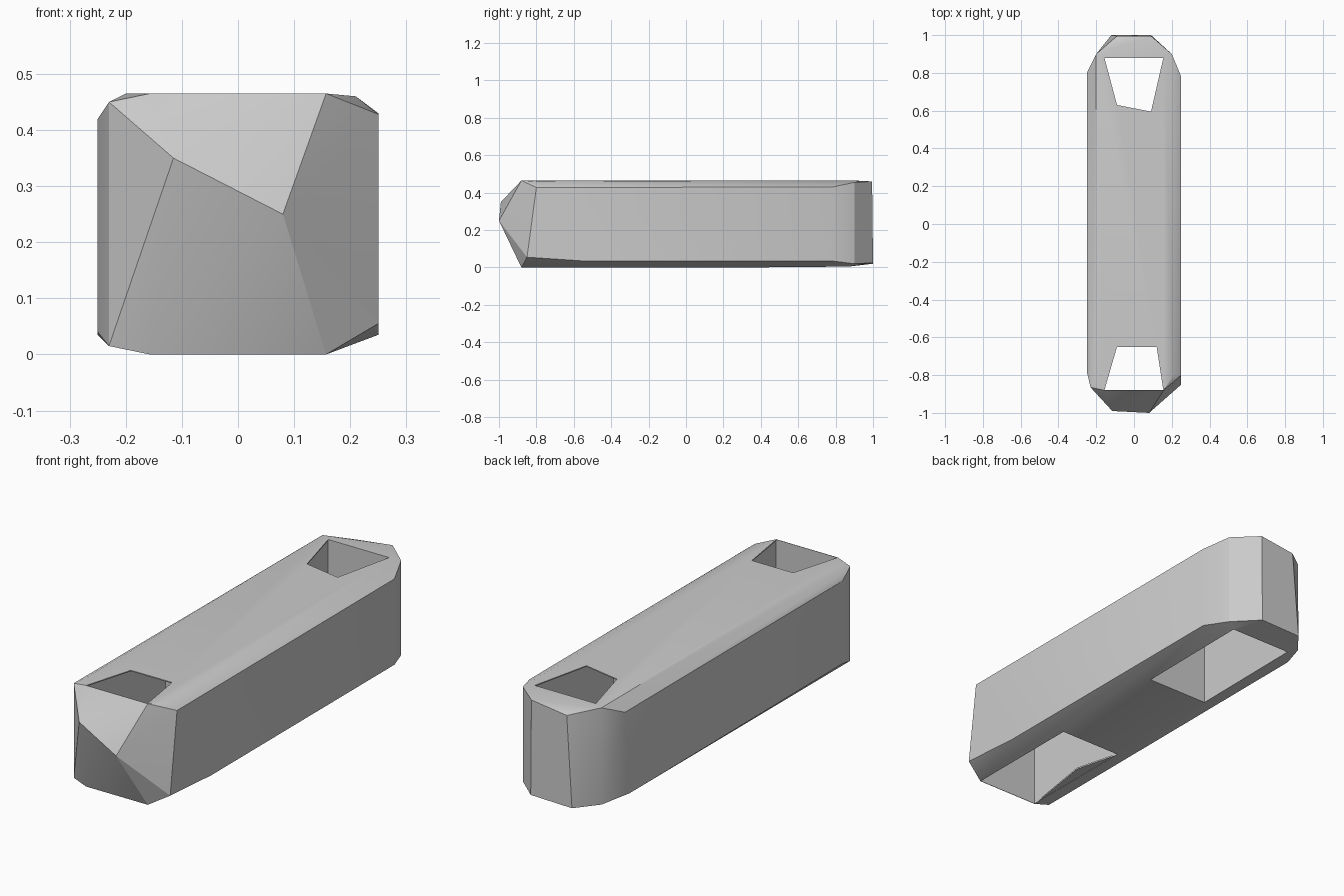
import bpy, bmesh, math

cube = bpy.data.objects.get("Cube")
if cube:
    bpy.data.objects.remove(cube, do_unlink=True)

grey = bpy.data.materials.new("plain grey")
grey.use_nodes = True
colour = (0.6, 0.6, 0.6, 1)
grey.diffuse_color = colour
grey.node_tree.nodes["Principled BSDF"].inputs["Base Color"].default_value = colour


def hull(name, points):
    """Closed convex solid around the given corners."""
    bm = bmesh.new()
    for p in points:
        bm.verts.new(p)
    result = bmesh.ops.convex_hull(bm, input=bm.verts)
    loose = [g for g in result["geom_interior"] if isinstance(g, bmesh.types.BMVert)]
    bmesh.ops.delete(bm, geom=loose, context="VERTS")
    bmesh.ops.dissolve_limit(bm, angle_limit=math.radians(0.5), verts=bm.verts, edges=bm.edges)
    bmesh.ops.recalc_face_normals(bm, faces=bm.faces)
    mesh = bpy.data.meshes.new(name)
    bm.to_mesh(mesh)
    bm.free()
    mesh.materials.append(grey)
    obj = bpy.data.objects.new(name, mesh)
    bpy.context.collection.objects.link(obj)
    return obj


def prism(name, outline, low, high):
    return hull(name, [(x, y, z) for x, y in outline for z in (low, high)])


def cut(target, cutter):
    cutter.hide_render = True
    mod = target.modifiers.new(cutter.name, "BOOLEAN")
    mod.operation, mod.solver, mod.object = "DIFFERENCE", "EXACT", cutter
    bpy.context.view_layer.objects.active = target
    bpy.ops.object.modifier_apply(modifier=mod.name)
    bpy.data.objects.remove(cutter, do_unlink=True)


# Faceted bar: front nose, front corners, back corners, back nose
top = 0.465
front_nose = [(-0.115, -0.99, 0.35), (0.08, -1, 0.25)]
front_corners = [
    (-0.157, -0.88, top), (0.157, -0.88, top), (-0.157, -0.88, 0), (0.157, -0.88, 0),
    (-0.23, -0.865, 0.45), (-0.23, -0.865, 0.015), (-0.25, -0.78, 0.42), (-0.25, -0.78, 0.04),
    (-0.2, -0.8, top), (0.21, -0.8, 0.46), (0.25, -0.8, 0.428), (0.25, -0.85, 0.055),
    (0.25, -0.55, 0.035)]
back_corners = [
    (-0.2, 0.9, top), (0.2, 0.9, 0.455), (0.157, 0.88, top), (-0.25, 0.8, 0.42),
    (0.25, 0.78, 0.43), (-0.25, 0.77, 0.035), (0.25, 0.78, 0.035), (0.2, 0.9, 0.02),
    (-0.2, 0.9, 0.02), (-0.157, 0.87, 0.005), (0.157, 0.87, 0.005), (0.157, 0.3, 0), (-0.157, 0.3, 0)]
back_nose = [(0.09, 0.995, 0.46), (-0.09, 0.995, 0.437), (-0.12, 1, 0.02), (0.09, 1, 0.025)]
bar = hull("bar", front_nose + front_corners + back_corners + back_nose)

# Rectangular pockets from below, opening through the thin top skin
half, near, far = 0.157, 0.303, 0.878
openings = {
    -1: [(-0.156, -0.878), (0.155, -0.878), (0.12, -0.65), (-0.09, -0.65)],
    1: [(-0.156, 0.878), (0.155, 0.878), (0.09, 0.595), (-0.09, 0.63)]}
for side, outline in openings.items():
    pocket = [(x, side * y) for x in (-half, half) for y in (near, far)]
    cut(bar, prism("pocket_cutter", pocket, -0.1, 0.46))
    cut(bar, prism("opening_cutter", outline, 0.4, 0.6))

# Small lip reaching into the front pocket underneath
lip = prism("pocket_lip", [(-0.16, -0.87), (-0.105, -0.52), (-0.16, -0.31)], 0.001, 0.008)

for obj in (bar, lip):
    bpy.ops.object.select_all(action="DESELECT")
    obj.select_set(True)
    bpy.context.view_layer.objects.active = obj
    bpy.ops.object.shade_smooth_by_angle(angle=math.radians(25))
